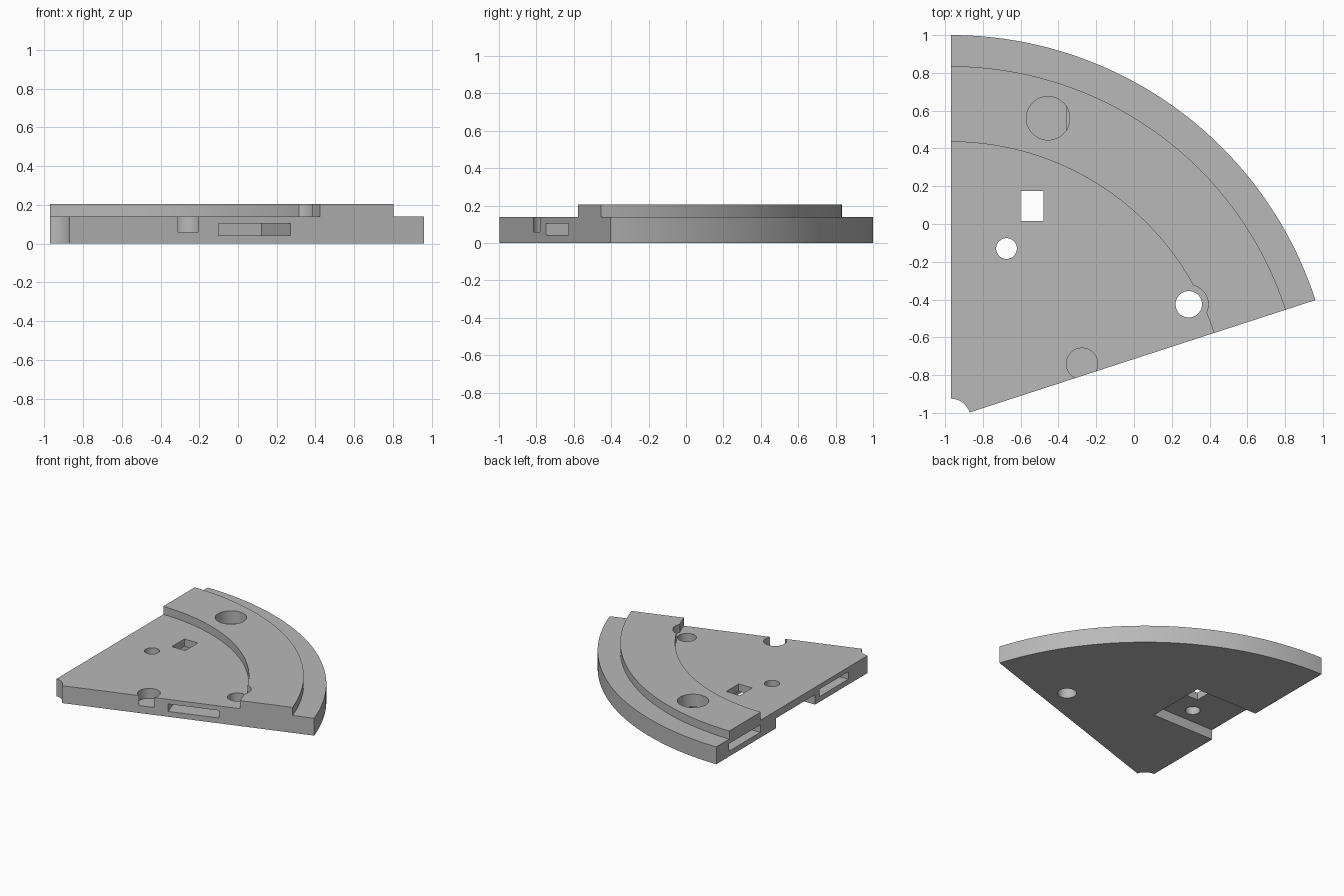
import bpy, bmesh
from math import radians, sin, cos, pi
from mathutils import Vector

default = bpy.data.objects.get("Cube")
if default:
    bpy.data.objects.remove(default, do_unlink=True)

CENTRE = Vector((-0.97, -1.03))   # apex of the 72 degree sector
LOW, TOP = 0.14, 0.205            # plate height and ridge height
START = radians(18)

grey = bpy.data.materials.new("plain_grey")
grey.use_nodes = True
grey.diffuse_color = (0.48, 0.48, 0.48, 1)
grey.node_tree.nodes["Principled BSDF"].inputs["Base Color"].default_value = grey.diffuse_color


def arc(radius, a0, a1, steps, centre=CENTRE):
    return [centre + radius * Vector((cos(a0 + (a1 - a0) * i / steps),
                                      sin(a0 + (a1 - a0) * i / steps)))
            for i in range(steps + 1)]


def prism(name, outline, z0, z1):
    bm = bmesh.new()
    face = bm.faces.new([bm.verts.new((p.x, p.y, z0)) for p in outline])
    result = bmesh.ops.extrude_face_region(bm, geom=[face])
    verts = [v for v in result["geom"] if isinstance(v, bmesh.types.BMVert)]
    bmesh.ops.translate(bm, vec=(0, 0, z1 - z0), verts=verts)
    bmesh.ops.recalc_face_normals(bm, faces=bm.faces)
    mesh = bpy.data.meshes.new(name)
    bm.to_mesh(mesh)
    bm.free()
    mesh.materials.append(grey)
    obj = bpy.data.objects.new(name, mesh)
    bpy.context.collection.objects.link(obj)
    return obj


def ring(name, r0, r1, a0, a1, z0, z1):
    return prism(name, arc(r1, a0, a1, 96) + arc(r0, a1, a0, 96), z0, z1)


def cylinder(name, x, y, radius, z0, z1):
    return prism(name, arc(radius, 0, 2 * pi, 48, Vector((x, y)))[:-1], z0, z1)


def box(name, x0, x1, y0, y1, z0, z1):
    return prism(name, [Vector(p) for p in ((x0, y0), (x1, y0), (x1, y1), (x0, y1))], z0, z1)


def edge_slot(name, angle, inward, r0, r1, depth):
    # Flat pocket running inward from one straight edge of the sector
    along = Vector((cos(angle), sin(angle)))
    into = Vector((along.y, -along.x)) * inward
    pts = [CENTRE + along * r + into * d
           for r, d in ((r0, -0.05), (r1, -0.05), (r1, depth), (r0, depth))]
    return prism(name, pts, 0.043, 0.103)


# Sector blank at full height
plate = ring("sector_plate", 0.105, 2.03, START, pi / 2, 0, TOP)

# Everything cut away from the blank
cutters = [
    ring("outer_step", 1.865, 2.2, 0, radians(110), LOW, 0.3),
    ring("inner_step", 0.02, 1.465, 0, radians(110), LOW, 0.3),
    cylinder("ridge_relief", 0.29, -0.425, 0.103, LOW, 0.3),
    cylinder("ridge_hole", 0.29, -0.425, 0.07, -0.1, 0.3),
    cylinder("small_hole", -0.675, -0.13, 0.055, -0.1, 0.3),
    box("square_hole", -0.60, -0.48, 0.015, 0.175, -0.1, 0.3),
    box("underside_notch", -1.1, -0.41, -0.257, 0.24, -0.1, 0.08),
    edge_slot("front_slot", START, -1, 0.915, 1.304, 0.485),
    edge_slot("side_slot_inner", pi / 2, 1, 0.35, 0.715, 0.485),
    edge_slot("side_slot_outer", pi / 2, 1, 1.47, 1.87, 0.61),
    cylinder("large_pocket", -0.455, 0.56, 0.115, 0.06, 0.3),
    cylinder("edge_pocket", -0.275, -0.74, 0.083, 0.06, 0.3),
]

bpy.ops.object.select_all(action="DESELECT")
bpy.context.view_layer.objects.active = plate
plate.select_set(True)
for cutter in cutters:
    mod = plate.modifiers.new(cutter.name, "BOOLEAN")
    mod.operation = "DIFFERENCE"
    mod.solver = "EXACT"
    mod.object = cutter
    bpy.ops.object.modifier_apply(modifier=mod.name)
    bpy.data.objects.remove(cutter, do_unlink=True)

bpy.ops.object.shade_smooth_by_angle(angle=radians(30))
